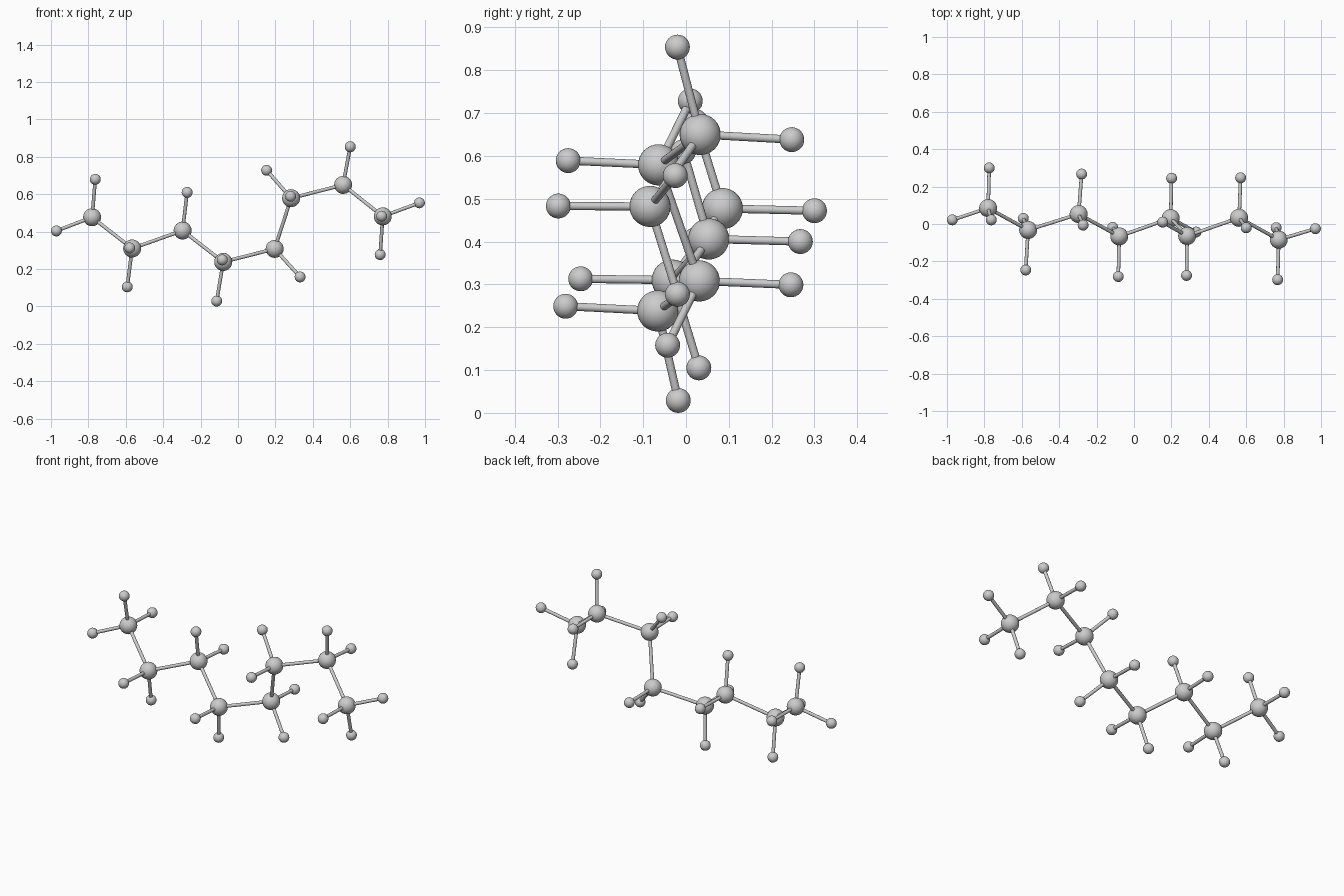
import bpy
from mathutils import Vector

if "Cube" in bpy.data.objects:
    bpy.data.objects.remove(bpy.data.objects["Cube"])

R_CARBON, R_HYDROGEN, R_BOND = 0.048, 0.029, 0.0095

# Chain of carbons, each with the hydrogens attached to it
CHAIN = [
    ((-.780, .085, .477), [(-.971, .022, .404), (-.763, .022, .680), (-.774, .300, .472)]),
    ((-.566, -.032, .310), [(-.592, .030, .105), (-.579, -.246, .313)]),
    ((-.296, .053, .406), [(-.272, -.006, .610), (-.280, .267, .400)]),
    ((-.079, -.066, .238), [(-.114, -.018, .029), (-.084, -.281, .249)]),
    ((.196, .031, .308), [(.332, -.043, .158), (.201, .245, .299)]),
    ((.284, -.064, .579), [(.153, .010, .728), (.281, -.275, .589)]),
    ((.562, .033, .650), [(.600, -.020, .854), (.570, .247, .638)]),
    ((.774, -.084, .482), [(.970, -.025, .554), (.760, -.020, .277), (.768, -.298, .483)]),
]


def atom(name, pos, radius):
    bpy.ops.mesh.primitive_uv_sphere_add(segments=32, ring_count=16, radius=radius, location=pos)
    bpy.context.object.name = name
    bpy.ops.object.shade_smooth()


def bond(name, a, b):
    a, b = Vector(a), Vector(b)
    d = b - a
    bpy.ops.mesh.primitive_cylinder_add(vertices=20, radius=R_BOND, depth=d.length,
                                        location=(a + b) / 2,
                                        rotation=d.to_track_quat('Z', 'Y').to_euler())
    bpy.context.object.name = name
    bpy.ops.object.shade_smooth_by_angle()


for i, (carbon, hydrogens) in enumerate(CHAIN, 1):
    atom(f"carbon_{i}", carbon, R_CARBON)
    # Backbone link to the next carbon
    if i < len(CHAIN):
        bond(f"backbone_bond_{i}", carbon, CHAIN[i][0])
    # Side atoms and their bonds
    for j, h in enumerate(hydrogens, 1):
        atom(f"hydrogen_{i}_{j}", h, R_HYDROGEN)
        bond(f"hydrogen_bond_{i}_{j}", carbon, h)
